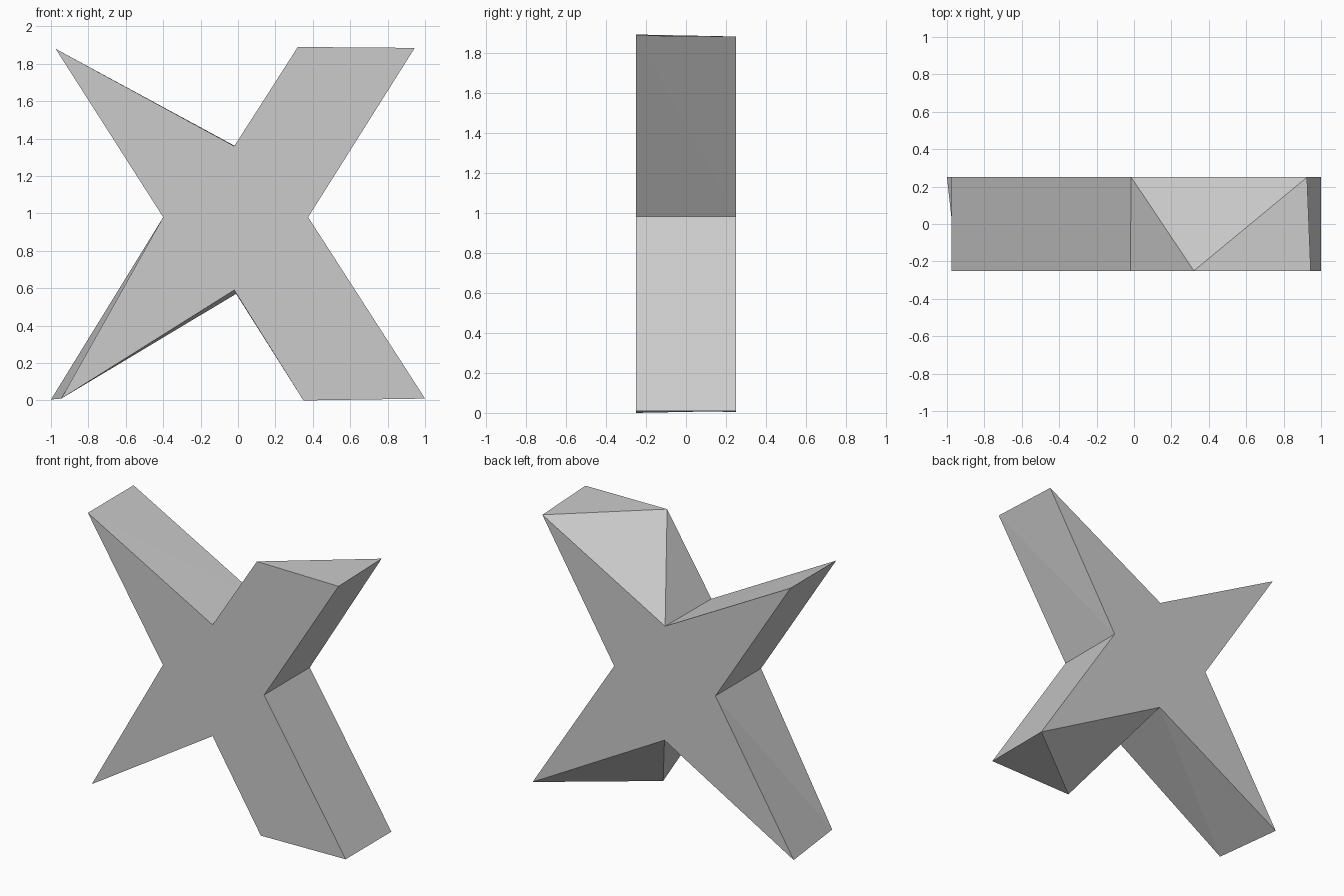
import bpy
import bmesh

cube = bpy.data.objects.get("Cube")
if cube:
    bpy.data.objects.remove(cube, do_unlink=True)

HALF_DEPTH = 0.25
NOTCHES = (1, 7)  # upper and lower inner corners

# Front outline, clockwise from the upper left tip
front = [(-0.975, 1.88), (-0.02, 1.36), (0.32, 1.89), (0.945, 1.885), (0.375, 0.98),
         (1.0, 0.01), (0.35, 0.0), (-0.02, 0.59), (-0.945, 0.01), (-0.40, 0.98)]

# Back outline: the two right arms taper to single points
back = list(front)
back[1] = (-0.015, 1.36)
back[2] = back[3] = (0.925, 1.88)
back[6] = back[5]
back[7] = (-0.01, 0.57)
back[8] = (-1.0, 0.005)

bm = bmesh.new()


def make_ring(outline, y):
    """One vertex per distinct outline point."""
    made = {}
    for p in outline:
        if p not in made:
            made[p] = bm.verts.new((p[0], y, p[1]))
    return [made[p] for p in outline]


def add_face(*verts):
    verts = list(dict.fromkeys(verts))
    if len(verts) > 2:
        bm.faces.new(verts)


f = make_ring(front, -HALF_DEPTH)
b = make_ring(back, HALF_DEPTH)

# Front and back caps
add_face(*f)
add_face(*reversed(b))

# Side walls, folded along diagonals that start at the back notches
for i in range(len(f)):
    j = (i + 1) % len(f)
    k = i if i in NOTCHES else j
    add_face(f[i], f[j], b[k])
    add_face(f[j] if k == i else f[i], b[j], b[i])

bmesh.ops.recalc_face_normals(bm, faces=bm.faces)
mesh = bpy.data.meshes.new("cross_block")
bm.to_mesh(mesh)
bm.free()

# Plain grey
grey = bpy.data.materials.new("light_grey")
grey.use_nodes = True
colour = (0.6, 0.6, 0.6, 1.0)
grey.diffuse_color = colour
grey.node_tree.nodes["Principled BSDF"].inputs["Base Color"].default_value = colour
mesh.materials.append(grey)

block = bpy.data.objects.new("cross_block", mesh)
bpy.context.collection.objects.link(block)
